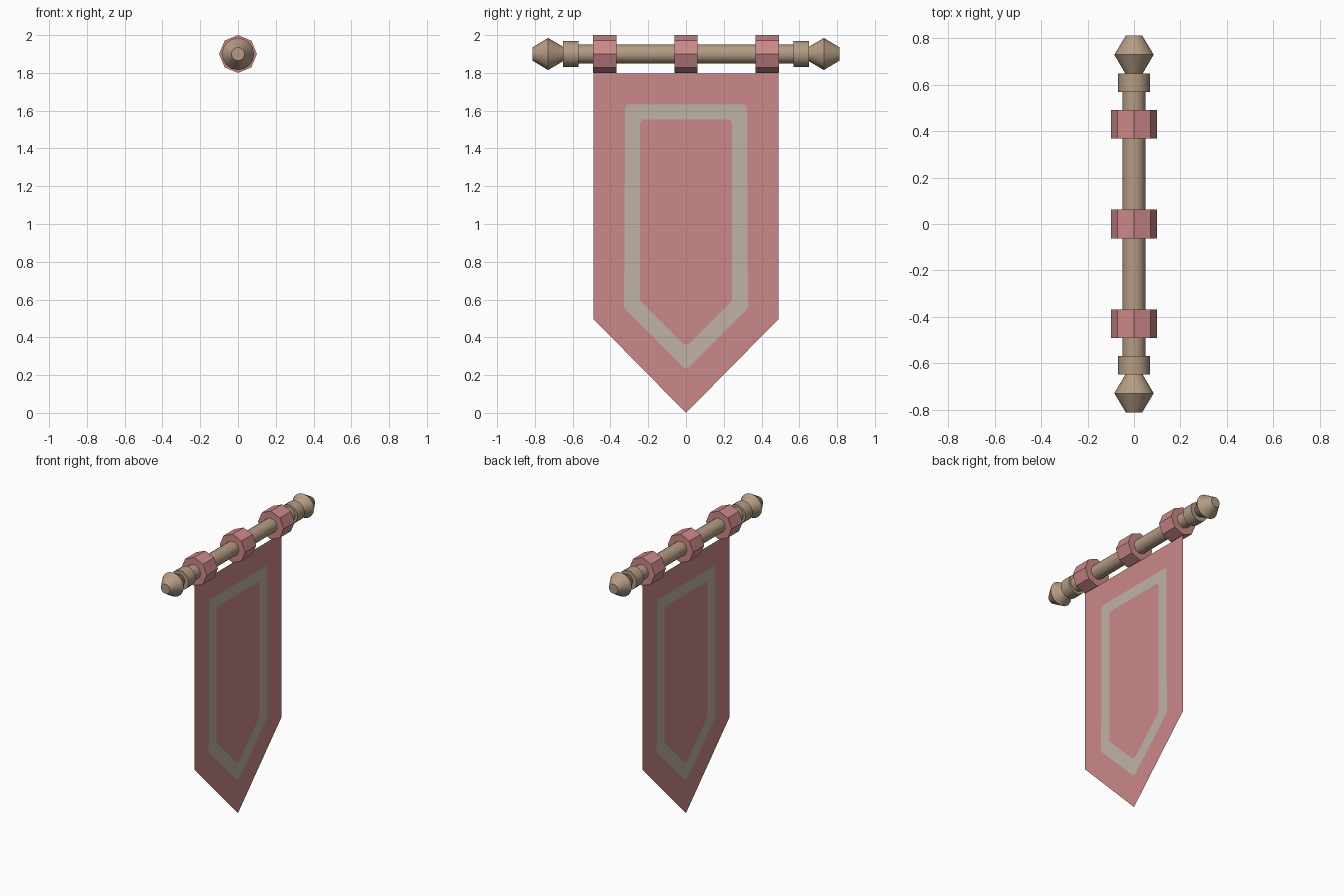
import bpy, bmesh, math
from mathutils import Matrix

cube = bpy.data.objects.get("Cube")
if cube:
    bpy.data.objects.remove(cube, do_unlink=True)


def material(name, rgb):
    m = bpy.data.materials.new(name)
    m.use_nodes = True
    m.diffuse_color = (*rgb, 1)
    m.node_tree.nodes["Principled BSDF"].inputs["Base Color"].default_value = (*rgb, 1)
    return m


ROSE = material("rose cloth", (0.60, 0.25, 0.25))
TRIM = material("grey beige trim", (0.52, 0.45, 0.38))
WOOD = material("brown wood", (0.46, 0.33, 0.23))
AXIS_Z = 1.9


def finish(bm, name, mats):
    mesh = bpy.data.meshes.new(name)
    bmesh.ops.recalc_face_normals(bm, faces=bm.faces)
    bm.to_mesh(mesh)
    bm.free()
    ob = bpy.data.objects.new(name, mesh)
    bpy.context.collection.objects.link(ob)
    for m in mats:
        mesh.materials.append(m)
    return ob


def frustum(bm, y0, y1, r0, r1, sides, caps=True):
    """Turned section lying along the pole."""
    place = Matrix.Translation((0, (y0 + y1) / 2, AXIS_Z)) @ Matrix.Rotation(-math.pi / 2, 4, "X")
    bmesh.ops.create_cone(bm, cap_ends=caps, segments=sides, radius1=r0, radius2=r1,
                          depth=y1 - y0, matrix=place)


def turned(name, sections, mat, sides, smooth=True):
    bm = bmesh.new()
    for s in sections:
        frustum(bm, *s, sides)
    ob = finish(bm, name, [mat])
    if smooth:
        bpy.ops.object.select_all(action="DESELECT")
        ob.select_set(True)
        bpy.context.view_layer.objects.active = ob
        bpy.ops.object.shade_smooth_by_angle(angle=math.radians(35))
    return ob


# Pole with a collar and a double-cone finial at each end
turned("pole", [(-0.65, 0.65, 0.05, 0.05)], WOOD, 16)
for side, s in (("left", -1), ("right", 1)):
    for part, sections in (
        ("collar", [(0.57, 0.65, 0.068, 0.068)]),
        ("finial", [(0.645, 0.73, 0.035, 0.085), (0.73, 0.813, 0.085, 0.035)]),
    ):
        if s < 0:
            sections = [(-b, -a, rb, ra) for a, b, ra, rb in sections]
        turned(f"{side}_{part}", sections, WOOD, 16)

# Eight-sided hanging loops
for name, y in (("front", -0.43), ("middle", 0), ("back", 0.43)):
    turned(name + "_loop", [(y - 0.062, y + 0.062, 0.1, 0.1)], ROSE, 8, smooth=False)

# Half outlines of the hanging, top centre to bottom point
edge = [(0, 1.797), (0.49, 1.797), (0.49, 0.497), (0, 0)]
trim_out = [(0, 1.632), (0.31, 1.632), (0.322, 1.62), (0.328, 0.56), (0.318, 0.545), (0.012, 0.24), (0, 0.237)]
trim_in = [(0, 1.553), (0.23, 1.553), (0.243, 1.54), (0.243, 0.6), (0.235, 0.585), (0.015, 0.365), (0, 0.362)]

# Cloth: border, trim band and centre panel, mirrored
bm = bmesh.new()
loops = [[bm.verts.new((0, y, z)) for y, z in pts] for pts in (edge, trim_out, trim_in)]
for i, outer in enumerate(loops):
    inner = loops[i + 1][::-1] if i < 2 else []
    bm.faces.new(outer + inner).material_index = i % 2
cloth = finish(bm, "cloth", [ROSE, TRIM])
mirror = cloth.modifiers.new("mirror", "MIRROR")
mirror.use_axis = (False, True, False)
